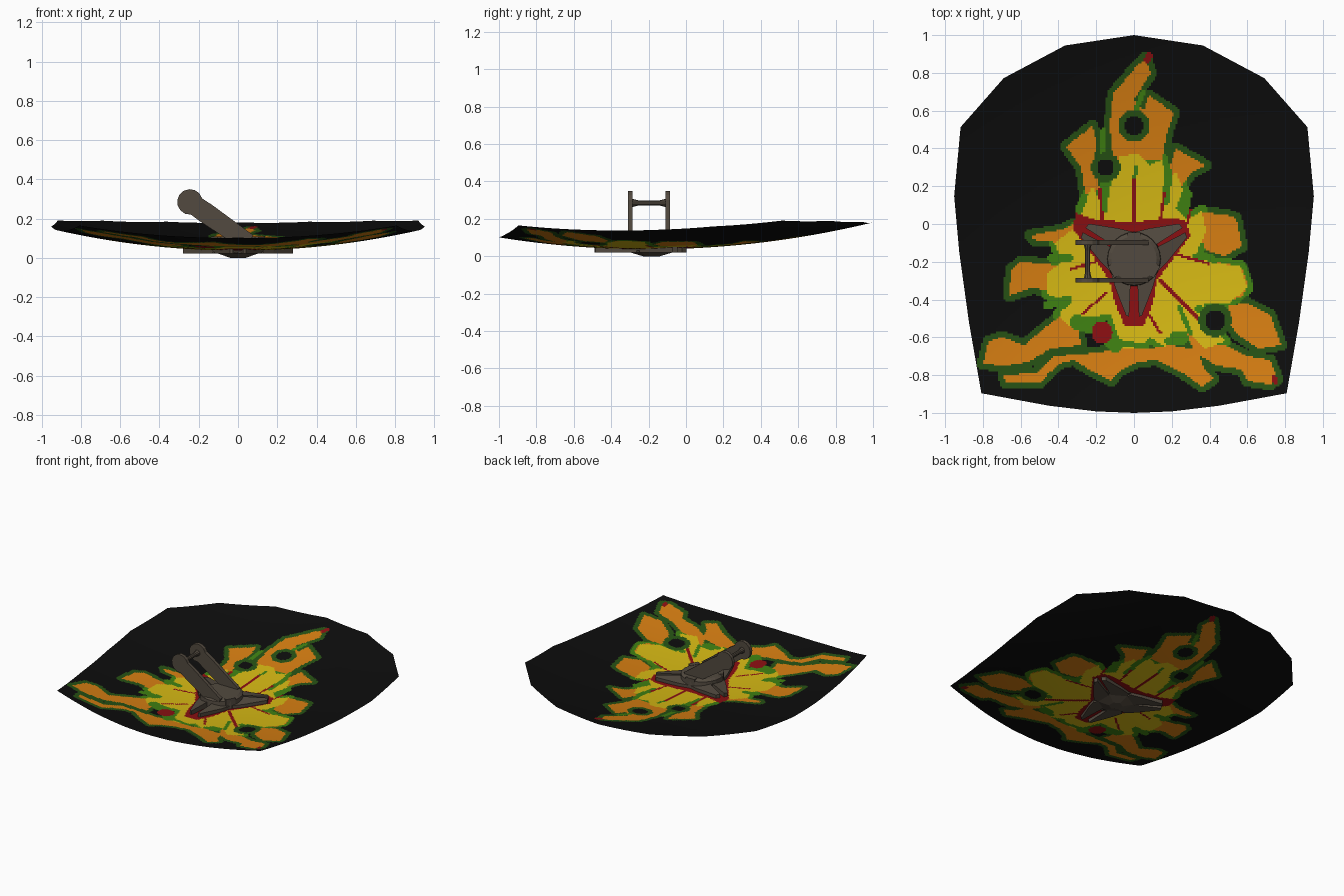
import bpy, bmesh, math
from mathutils import Vector

if "Cube" in bpy.data.objects:
    bpy.data.objects.remove(bpy.data.objects["Cube"])


def material(name, rgb):
    m = bpy.data.materials.new(name)
    m.diffuse_color = (*rgb, 1)
    m.use_nodes = True
    m.node_tree.nodes["Principled BSDF"].inputs["Base Color"].default_value = m.diffuse_color
    return m


BLACK, DARK, GREEN, ORANGE, YELLOW, RED = range(6)
paints = [material("black", (.004, .004, .004)), material("dark green", (.02, .085, .007)),
          material("green", (.05, .22, .006)), material("orange", (.68, .21, .006)),
          material("yellow", (.68, .49, .007)), material("red", (.26, .005, .006))]
metal = material("dull metal", (.085, .068, .05))


# ---- Helpers for the painted pattern: outlines in hundredths of a unit
class Shape:
    def __init__(self, pts):
        self.p = [(x / 100, y / 100) for x, y in pts]
        xs, ys = zip(*self.p)
        self.box = (min(xs), max(xs), min(ys), max(ys))

    def distance(self, x, y, reach=.04):
        """Zero inside, otherwise distance to the outline (1 if far away)."""
        b = self.box
        if x < b[0] - reach or x > b[1] + reach or y < b[2] - reach or y > b[3] + reach:
            return 1
        inside, best = False, 1
        for (ax, ay), (bx, by) in zip(self.p, self.p[1:] + self.p[:1]):
            if (ay > y) != (by > y) and x < ax + (y - ay) * (bx - ax) / (by - ay):
                inside = not inside
            best = min(best, stroke_distance(x, y, ax, ay, bx, by))
        return 0 if inside else best


def stroke_distance(x, y, ax, ay, bx, by):
    dx, dy = bx - ax, by - ay
    t = max(0, min(1, ((x - ax) * dx + (y - ay) * dy) / (dx * dx + dy * dy + 1e-12)))
    return math.hypot(x - ax - t * dx, y - ay - t * dy)


flames = []


def flame(*pts):
    flames.append(Shape(pts))


# Orange flame tongues, clockwise from the top
flame((6, 88), (0, 82), (-11, 69), (-13, 52), (-11, 34), (15, 34), (17, 46), (21, 59), (8, 68), (5, 60), (0, 66), (9, 80))
flame((22, 40), (38, 31), (30, 27), (24, 18), (18, 20), (19, 30))
flame((36, 6), (48, 5), (54, 3), (57, -12), (48, -17), (38, -14), (34, -4))
flame((44, -20), (57, -23), (60, -31), (58, -38), (48, -42), (40, -34))
flame((50, -43), (60, -42), (72, -48), (78, -64), (66, -66), (54, -58), (50, -51))
flame((28, -58), (38, -64), (48, -64), (60, -70), (72, -72), (76, -82), (72, -85), (60, -83), (57, -77), (44, -75), (32, -68))
flame((-18, -68), (-5, -64), (8, -66), (20, -64), (34, -67), (37, -76), (42, -82), (36, -86), (26, -79), (12, -72),
      (2, -73), (-8, -78), (-12, -83), (-22, -78), (-32, -72), (-40, -74), (-46, -80), (-50, -84), (-68, -84),
      (-69, -80), (-52, -79), (-42, -70))
flame((-80, -74), (-77, -62), (-70, -60), (-58, -64), (-46, -54), (-38, -48), (-30, -54), (-28, -64), (-44, -66), (-56, -73), (-68, -75))
flame((-65, -24), (-60, -20), (-48, -21), (-40, -22), (-40, -36), (-54, -34), (-66, -38))
flame((-55, -6), (-38, -3), (-32, 0), (-28, -12), (-38, -16), (-43, -9), (-52, -9))
flame((-36, 41), (-22, 52), (-20, 44), (-21, 32), (-18, 18), (-26, 16), (-28, 30))

# Yellow heart of the fire and red glow around the mount
heart = Shape([(-8, 36), (2, 37), (8, 31), (15, 34), (17, 20), (22, 28), (26, 18), (22, 8), (28, 2), (36, 7),
               (38, -4), (33, -16), (42, -21), (56, -22), (60, -34), (50, -42), (37, -42), (40, -52), (48, -62),
               (38, -66), (28, -57), (20, -57), (17, -65), (8, -60), (3, -66), (-6, -66), (-9, -58), (-12, -48),
               (-24, -49), (-34, -54), (-40, -48), (-34, -42), (-46, -37), (-46, -26), (-38, -20), (-42, -10),
               (-34, -4), (-27, 0), (-28, 8), (-22, 20), (-16, 8), (-12, 22)])
glow = Shape([(-31, 6), (-20, 2), (0, 1), (20, 3), (27, 2), (30, -6), (21, -18), (12, -30), (10, -42), (5, -54),
              (-5, -54), (-10, -42), (-13, -30), (-21, -18), (-32, -3)])

# Strokes: x1, y1, x2, y2, radius (hundredths)
red_strokes = [(0, 0, 0, 24, .7), (-17, 2, -18, 18, .8), (14, 2, 16, 16, .8), (22, -16, 40, -21, .7),
               (14, -30, 34, -50, .8), (-14, -36, -28, -48, .7), (-20, -20, -34, -24, .7), (-17, -58, -17, -57, 5.5),
               (7, 87, 8, 89, 1.6), (74, -81, 75, -84, 1.4), (28, 0, 30, 8, .7), (8, -48, 14, -58, .7)]
green_strokes = [(-16, 8, -15, 28, 2.2), (17, 12, 18, 28, 2), (0, 22, 1, 30, 1), (27, 6, 29, 16, 1.8),
                 (32, -17, 42, -18, 1.5), (34, -45, 44, -48, 2), (24, -44, 30, -58, 1.3), (-30, -52, -17, -56, 4),
                 (-17, -57, -10, -64, 4), (-12, -62, 6, -65, 1.5), (-35, -40, -46, -43, 2.2), (-34, -18, -44, -18, 2),
                 (0, 58, 5, 70, 1.4), (-30, 4, -26, 14, 1.5), (18, -62, 26, -62, 1.8), (-17, 38, -16, 50, 1.5)]
holes = [(0, .52, .05), (-.15, .30, .045), (.43, -.51, .055)]


def on_stroke(x, y, strokes):
    return any(stroke_distance(100 * x, 100 * y, *s[:4]) < s[4] for s in strokes)


def paint(x, y):
    for hx, hy, r in holes:
        d = math.hypot(x - hx, y - hy)
        if d < r + .033:
            return BLACK if d < r else DARK
    if glow.distance(x, y) == 0 or on_stroke(x, y, red_strokes):
        return RED
    if on_stroke(x, y, green_strokes):
        return GREEN
    near_heart = heart.distance(x, y)
    if near_heart == 0:
        return YELLOW
    near = min(f.distance(x, y) for f in flames)
    if near == 0:
        return ORANGE
    if near_heart < .032:
        return GREEN
    return DARK if near < .032 else BLACK


# ---- Curved shield sheet: a grid trimmed to the outline, then dished
bm = bmesh.new()
bmesh.ops.create_grid(bm, x_segments=200, y_segments=200, size=1)
half = [(0, 1), (.365, .945), (.69, .772), (.918, .513), (.952, .148), (.925, -.15), (.873, -.524),
        (.808, -.896), (.45, -.962), (.2, -.992), (0, -1)]
for (ax, ay), (bx, by) in zip(half, half[1:]):
    for side in (1, -1):
        n = Vector(((ay - by) * side, bx - ax, 0))
        if n.dot(Vector((ax * side, ay, 0))) < 0:
            n.negate()
        bmesh.ops.bisect_plane(bm, geom=bm.verts[:] + bm.edges[:] + bm.faces[:], dist=1e-6,
                               plane_co=(ax * side, ay, 0), plane_no=n, clear_outer=True)
for f in bm.faces:
    c = f.calc_center_median()
    f.material_index = paint(c.x, c.y)
for v in bm.verts:
    v.co.z = .037 + .122 * v.co.x ** 2 + .1 * (v.co.y + .2) ** 2
me = bpy.data.meshes.new("shield_sheet")
bm.to_mesh(me)
bm.free()
for m in paints:
    me.materials.append(m)
bpy.context.collection.objects.link(bpy.data.objects.new("shield_sheet", me))


# ---- Metal parts
def prism(name, base, offset):
    """Closed solid: a flat outline pushed along an offset."""
    b = bmesh.new()
    f = b.faces.new([b.verts.new(p) for p in base])
    new = bmesh.ops.extrude_face_region(b, geom=[f])["geom"]
    bmesh.ops.translate(b, vec=offset, verts=[g for g in new if isinstance(g, bmesh.types.BMVert)])
    bmesh.ops.recalc_face_normals(b, faces=b.faces[:])
    m = bpy.data.meshes.new(name)
    b.to_mesh(m)
    b.free()
    m.materials.append(metal)
    o = bpy.data.objects.new(name, m)
    bpy.context.collection.objects.link(o)
    return o


def cone(name, r1, r2, z1, z2, sides, loc=(0, -.185), rot=(0, 0, 0)):
    bpy.ops.mesh.primitive_cone_add(vertices=sides, radius1=r1, radius2=r2, depth=z2 - z1,
                                    location=(*loc, (z1 + z2) / 2), rotation=rot)
    o = bpy.context.object
    o.name = name
    o.data.materials.append(metal)
    return o


CX, CY = 0, -.185
for k, deg in enumerate((270, 30, 150)):
    a = math.radians(deg)
    gap = .014 if k == 0 else .002
    # Split mount arm, showing on both faces of the sheet
    for s in (1, -1):
        blade = [(.02, gap), (.02, .06), (.08, .12), (.15, .10), (.30, .042), (.305, gap + .012)]
        pts = [(CX + u * math.cos(a) - s * v * math.sin(a), CY + u * math.sin(a) + s * v * math.cos(a),
                .078 - .3 * v * .5) for u, v in blade]
        o = prism("mount_blade", [(x, y, .021) for x, y, z in pts], (0, 0, .04))
        for i, v in enumerate(o.data.vertices):
            if v.co.z > .04:
                v.co.z = min(pts, key=lambda p: math.hypot(p[0] - v.co.x, p[1] - v.co.y))[2]
    # Clamp block on the hub rim, between the arms
    c = a + math.pi
    clamp = [(.105, -.035), (.14, -.035), (.14, .035), (.105, .035)]
    prism("hub_clamp", [(CX + u * math.cos(c) - v * math.sin(c), CY + u * math.sin(c) + v * math.cos(c), .04)
                        for u, v in clamp], (0, 0, .07))

# Hub inside the dish and boss beneath it
cone("hub_drum", .145, .14, .03, .095, 24)
cone("hub_cap", .14, .12, .095, .108, 24)
cone("outer_boss", .045, .125, 0, .024, 6)

# Two grip arms with rounded ends
ex, ez = -.245, .285
d = math.atan2(.08 - ez, .05 - ex)
for y in (-.31, -.11):
    outline = [(ex + .065 * math.cos(d + math.radians(t)), ez + .065 * math.sin(d + math.radians(t)))
               for t in range(50, 311, 26)]
    for u, v in ((.10, -.052), (.38, -.045), (.36, .045), (.10, .052)):
        outline.append((ex + u * math.cos(d) - v * math.sin(d), ez + u * math.sin(d) + v * math.cos(d)))
    prism("grip_arm", [(x, y, z) for x, z in outline], (0, .024, 0))

# Grip bar with flared ends
for name, y1, y2, r1, r2 in (("grip_bar", -.29, -.105, .014, .014), ("grip_flare", -.288, -.255, .022, .014),
                             ("grip_flare", -.14, -.108, .014, .022)):
    o = cone(name, r1, r2, 0, y2 - y1, 10, rot=(-math.pi / 2, 0, 0))
    o.location = (ex, (y1 + y2) / 2, ez)
